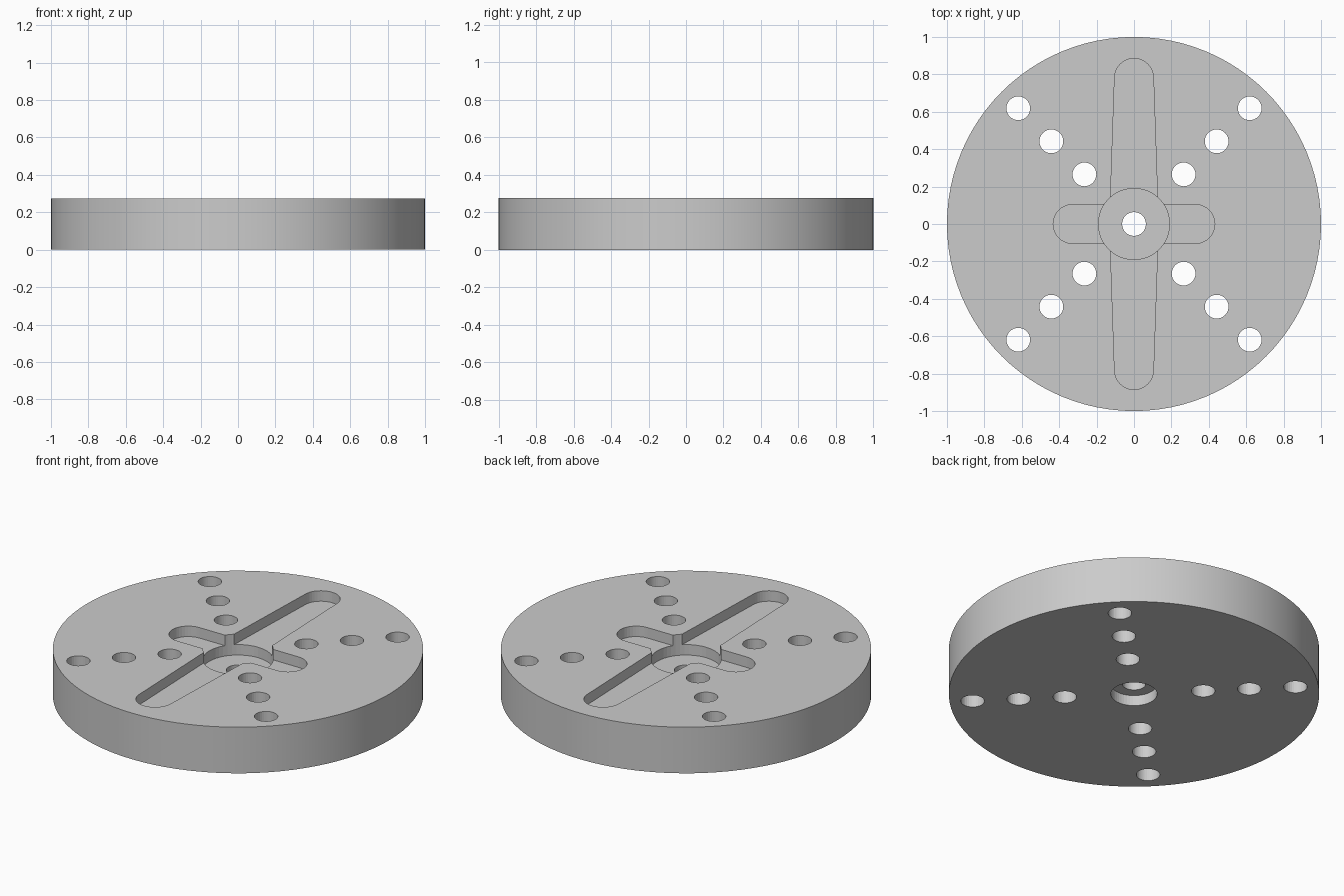
import bpy, bmesh, math

if "Cube" in bpy.data.objects:
    bpy.data.objects.remove(bpy.data.objects["Cube"])

HEIGHT = 0.275
SLOT_Z = HEIGHT - 0.0625    # floor of the cross slots
BORE_Z = HEIGHT - 0.125     # floor of the central recess
UNDER_Z = 0.0625            # ceiling of the recess underneath

grey = bpy.data.materials.new("plain grey")
grey.diffuse_color = (0.6, 0.6, 0.6, 1)
grey.use_nodes = True
grey.node_tree.nodes["Principled BSDF"].inputs["Base Color"].default_value = grey.diffuse_color


def prism(name, outline, z0, z1):
    """Closed solid made by extruding a flat counter-clockwise outline."""
    bm = bmesh.new()
    face = bm.faces.new([bm.verts.new((x, y, z0)) for x, y in outline])
    up = bmesh.ops.extrude_face_region(bm, geom=[face], use_keep_orig=True)["geom"]
    bmesh.ops.translate(bm, vec=(0, 0, z1 - z0),
                        verts=[v for v in up if isinstance(v, bmesh.types.BMVert)])
    bmesh.ops.recalc_face_normals(bm, faces=bm.faces)
    mesh = bpy.data.meshes.new(name)
    bm.to_mesh(mesh)
    bm.free()
    mesh.materials.append(grey)
    obj = bpy.data.objects.new(name, mesh)
    bpy.context.collection.objects.link(obj)
    return obj


def arc(cx, cy, r, start, end, n):
    angles = [math.radians(start + (end - start) * i / n) for i in range(n + 1)]
    return [(cx + r * math.cos(a), cy + r * math.sin(a)) for a in angles]


def circle(cx, cy, r, n):
    return arc(cx, cy, r, 0, 360, n)[:-1]


def cut(target, name, outline, z0, z1):
    """Subtract a prism from the target and keep the cutter hidden."""
    cutter = prism(name, outline, z0, z1)
    cutter.hide_render = True
    cutter.hide_viewport = True
    mod = target.modifiers.new(name, "BOOLEAN")
    mod.operation, mod.solver, mod.object = "DIFFERENCE", "EXACT", cutter


# Round plate
disc = prism("disc", circle(0, 0, 1, 96), 0, HEIGHT)

# Long tapered slot and short straight slot, both with round ends
top = HEIGHT + 0.1
long_slot = (arc(0, 0.781, 0.104, 0, 180, 20) + [(-0.127, 0.1), (-0.127, -0.1)]
             + arc(0, -0.781, 0.104, 180, 360, 20) + [(0.127, -0.1), (0.127, 0.1)])
cut(disc, "long_slot_cutter", long_slot, SLOT_Z, top)
short_slot = arc(0.328, 0, 0.104, -90, 90, 20) + arc(-0.328, 0, 0.104, 90, 270, 20)
cut(disc, "short_slot_cutter", short_slot, SLOT_Z, top)

# Stepped centre: recess above, recess below and the hole between them
cut(disc, "top_recess_cutter", circle(0, 0, 0.19, 48), BORE_Z, top)
cut(disc, "bottom_recess_cutter", circle(0, 0, 0.125, 48), -0.1, UNDER_Z)
cut(disc, "centre_hole_cutter", circle(0, 0, 0.0635, 32), -0.1, top)

# Mounting holes along both diagonals
for i in range(4):
    a = math.radians(45 + 90 * i)
    for d in (0.375, 0.625, 0.875):
        cut(disc, "mounting_hole_cutter",
            circle(d * math.cos(a), d * math.sin(a), 0.0635, 32), -0.1, top)

# Smooth the round walls and keep the rims sharp
bpy.context.view_layer.objects.active = disc
disc.select_set(True)
bpy.ops.object.shade_smooth_by_angle(angle=math.radians(30))
